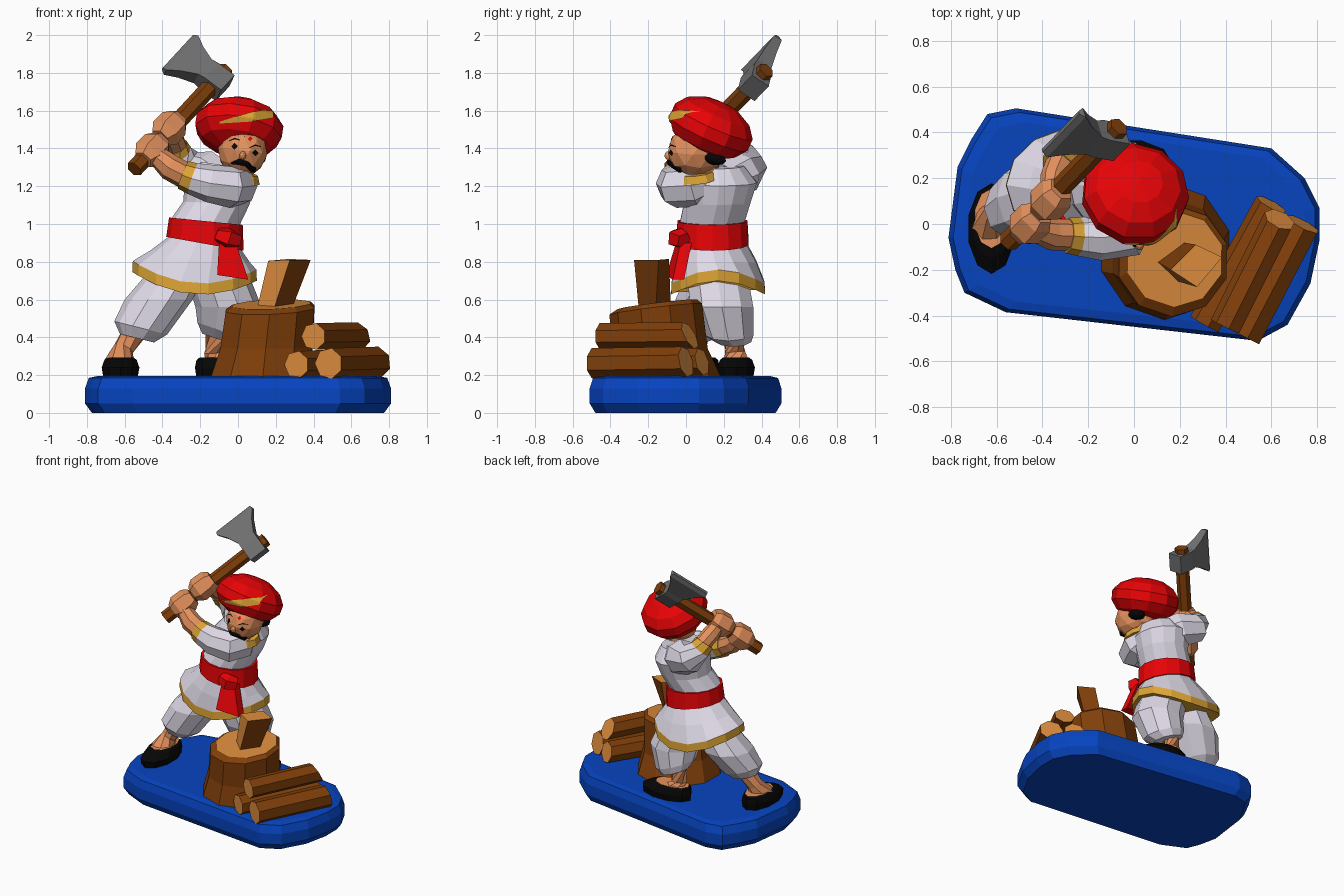
import bpy, bmesh, math
from mathutils import Vector, Matrix, Euler
from mathutils.bvhtree import BVHTree

if "Cube" in bpy.data.objects:
    bpy.data.objects.remove(bpy.data.objects["Cube"])


def material(name, rgb):
    m = bpy.data.materials.new(name)
    m.diffuse_color = (*rgb, 1)
    m.use_nodes = True
    m.node_tree.nodes["Principled BSDF"].inputs["Base Color"].default_value = m.diffuse_color
    return m


BLUE = material("base blue", (.002, .058, .53))
RED = material("red cloth", (.82, .001, .002))
WHITE = material("white cloth", (.76, .72, .82))
SKIN = material("skin", (.78, .285, .11))
BARK = material("bark brown", (.22, .05, .003))
WOOD = material("cut wood", (.72, .265, .047))
GOLD = material("gold trim", (.72, .37, .035))
STEEL = material("steel grey", (.165, .165, .17))
BLACK = material("black", (.002, .002, .002))


def finish(name, bm, mats):
    me = bpy.data.meshes.new(name)
    bm.to_mesh(me)
    bm.free()
    for m in mats:
        me.materials.append(m)
    ob = bpy.data.objects.new(name, me)
    bpy.context.collection.objects.link(ob)
    return ob


def loft(name, rings, bands, start=None, end=None):
    """Skin a list of equal rings; bands gives one material or one per band."""
    if not isinstance(bands, list):
        bands = [bands] * (len(rings) - 1)
    caps = [start or bands[0], end or bands[-1]]
    mats = list(dict.fromkeys(bands + caps))
    bm = bmesh.new()
    vs = [[bm.verts.new(p) for p in r] for r in rings]
    n = len(rings[0])
    for k, m in enumerate(bands):
        for i in range(n):
            j = (i + 1) % n
            f = bm.faces.new((vs[k][i], vs[k][j], vs[k + 1][j], vs[k + 1][i]))
            f.material_index = mats.index(m)
    bm.faces.new(vs[0][::-1]).material_index = mats.index(caps[0])
    bm.faces.new(vs[-1]).material_index = mats.index(caps[1])
    bmesh.ops.recalc_face_normals(bm, faces=bm.faces)
    return finish(name, bm, mats)


def ring(c, rx, ry, n=12, sx=0, sy=0, bow=0, turn=0):
    """Level ellipse, tilted by slopes sx, sy and raised at both x ends by bow."""
    out = []
    for i in range(n):
        a = 2 * math.pi * i / n + turn
        dx, dy = rx * math.cos(a), ry * math.sin(a)
        out.append(Vector((c[0] + dx, c[1] + dy,
                           c[2] + sx * dx + sy * dy + bow * math.cos(a) ** 2)))
    return out


def tube(name, path, radii, bands, n=8, start=None, end=None):
    pts = [Vector(p) for p in path]
    rings = []
    for i, p in enumerate(pts):
        d = pts[min(i + 1, len(pts) - 1)] - pts[max(i - 1, 0)]
        q = d.to_track_quat('Z', 'Y')
        rings.append([p + q @ Vector((radii[i] * math.cos(2 * math.pi * k / n),
                                      radii[i] * math.sin(2 * math.pi * k / n), 0))
                      for k in range(n)])
    return loft(name, rings, bands, start, end)


def blob(name, mat, c, r, rot=(0, 0, 0), segs=None):
    M = (Matrix.Translation(c) @ Euler([math.radians(a) for a in rot]).to_matrix().to_4x4()
         @ Matrix.Diagonal((*r, 1)))
    bm = bmesh.new()
    if segs:
        bmesh.ops.create_uvsphere(bm, u_segments=segs[0], v_segments=segs[1], radius=1, matrix=M)
    else:
        bmesh.ops.create_icosphere(bm, subdivisions=2, radius=1, matrix=M)
    return finish(name, bm, [mat])


def surface_point(target, x, z, lift):
    """Point just in front of a part at the given x and z."""
    me = target.data
    tree = BVHTree.FromPolygons([v.co for v in me.vertices], [p.vertices for p in me.polygons])
    hit = tree.ray_cast(Vector((x, -2, z)), Vector((0, 1, 0)))[0]
    return hit + Vector((.3, -.9, .2)) * lift if hit else None


def along(pts, t):
    s = t * (len(pts) - 1)
    i = min(int(s), len(pts) - 2)
    return Vector(pts[i]).lerp(Vector(pts[i + 1]), s - i)


def decal(name, target, top, bottom, mat, cols=10, rows=3, lift=.006):
    """Thin painted patch between two outlines, laid on the front of a part."""
    bm = bmesh.new()
    grid = []
    for c in range(cols + 1):
        a, b = along(top, c / cols), along(bottom, c / cols)
        col = []
        for r in range(rows + 1):
            p = a.lerp(b, r / rows)
            q = surface_point(target, p.x, p.y, lift)
            col.append(bm.verts.new(q) if q else None)
        grid.append(col)
    for c in range(cols):
        for r in range(rows):
            quad = (grid[c][r], grid[c][r + 1], grid[c + 1][r + 1], grid[c + 1][r])
            if all(quad):
                bm.faces.new(quad)
    return finish(name, bm, [mat])


# Base slab with rounded rim
outline = [(.81, .07), (.745, .2), (.6, .33), (-.515, .505), (-.64, .48), (-.71, .37),
           (-.77, .25), (-.81, -.06), (-.78, -.2), (-.74, -.3), (-.56, -.385),
           (.54, -.51), (.67, -.44), (.77, -.26), (.81, -.07)]
loft("base", [[Vector((x * s, y * t, z)) for x, y in outline] for s, t, z in
              [(.955, .94, 0), (1, 1, .05), (1, 1, .13), (.975, .965, .185), (.92, .88, .195)]], BLUE)

# Chopping stump
loft("stump", [ring((.135, -.115, .18), .295, .305, 10, turn=.3),
               ring((.15, -.14, .34), .255, .255, 10, turn=.3),
               ring((.17, -.16, .55), .247, .245, 10, .04, .12, turn=.3),
               ring((.178, -.152, .575), .215, .21, 10, .04, .12, turn=.3)],
     [BARK, BARK, BARK], end=WOOD)

# Split piece standing on the stump
low = [(.10, -.165), (.19, -.25), (.285, -.16), (.21, -.08)]
high = [(.16, -.20, .805), (.275, -.275, .81), (.385, -.145, .81), (.27, -.09, .815)]
split = loft("split_wood", [[Vector((x, y, .55)) for x, y in low], [Vector(p) for p in high]],
             BARK, end=WOOD)
for f in split.data.polygons:
    if f.normal.y < -.5 and f.normal.x < 0:
        f.material_index = 1

# Stack of logs, far ends sawn at a slant
for name, a, b, r, cut in [("log_left", (.31, -.44, .255), (.60, .085, .27), .074, .2),
                           ("log_right", (.48, -.49, .262), (.735, .0, .27), .083, .2),
                           ("log_top", (.40, -.45, .405), (.635, .02, .41), .072, .5)]:
    log = tube(name, [a, b], [r, r], BARK, 7, WOOD, WOOD)
    axis = (Vector(b) - Vector(a)).normalized()
    for v in log.data.vertices[7:]:
        v.co -= axis * (v.co.z - b[2]) * cut

# Shoes with skin showing in the opening, ankles, baggy trousers
for side, c, rot, slope, legs, ankle in [
        ("right", (-.622, -.02), -90, -.25,
         [((-.535, .06, .395), .09), ((-.515, .07, .45), .14), ((-.42, .115, .60), .18),
          ((-.33, .15, .74), .15)],
         [(-.63, .0, .25), (-.605, .05, .34), (-.54, .07, .44)]),
        ("left", (-.03, .265), 0, -.35,
         [((-.09, .25, .385), .10), ((-.075, .225, .43), .14), ((-.05, .19, .56), .175),
          ((-.10, .17, .70), .17)],
         [(-.10, .265, .25), (-.125, .26, .32), (-.11, .25, .42)])]:
    R = Matrix.Rotation(math.radians(rot), 3, 'Z')
    rings = [[R @ p + Vector((c[0], c[1], 0)) for p in ring((dx, 0, z), rx, ry, 10)]
             for dx, z, rx, ry in [(0, .185, .19, .095), (0, .24, .198, .105),
                                   (-.03, .28, .16, .09), (-.045, .292, .13, .075)]]
    loft(side + "_shoe", rings, BLACK, end=SKIN)
    tube(side + "_ankle", ankle, [.085, .055, .065], SKIN)
    loft(side + "_trouser", [ring(p, r, r, 10, slope if i < 2 else 0)
                             for i, (p, r) in enumerate(legs)], WHITE)

# Tunic: gold hem, flared skirt, red belt, chest and shoulders
loft("tunic", [ring((-.23, .17, .628), .33, .255, 14, -.07, 0, .095),
               ring((-.23, .17, .686), .327, .252, 14, -.07, 0, .095),
               ring((-.20, .155, .80), .262, .222, 14, -.12, 0, .03),
               ring((-.175, .14, .895), .195, .185, 14, -.18),
               ring((-.175, .14, .895), .205, .197, 14, -.18),
               ring((-.17, .14, 1.015), .195, .190, 14, -.1),
               ring((-.17, .14, 1.015), .18, .175, 14, -.1),
               ring((-.115, .165, 1.11), .175, .18, 14, -.05),
               ring((-.095, .175, 1.22), .185, .205, 14, -.1),
               ring((-.07, .165, 1.31), .125, .145, 14, -.15)],
     [GOLD, WHITE, WHITE, RED, RED, RED, WHITE, WHITE, WHITE])

# Sash knot and hanging end
tube("sash_knot", [(-.11, -.035, .945), (-.055, -.045, .925), (-.005, -.01, .91)],
     [.04, .058, .045], RED, 5)
loft("sash_end", [[Vector(p) for p in r] for r in [
    [(-.10, -.05, .91), (-.01, -.03, .90), (-.01, .03, .90), (-.10, .0, .91)],
    [(-.11, -.105, .73), (.055, -.07, .705), (.055, -.01, .705), (-.11, -.04, .73)]]], RED)

# Sleeves with gold cuffs, forearms
tube("left_sleeve", [(-.015, .14, 1.235), (-.01, .04, 1.205), (-.04, -.045, 1.195),
                     (-.15, -.06, 1.215), (-.24, -.055, 1.24), (-.29, -.05, 1.26)],
     [.08, .115, .11, .10, .085, .078], [WHITE] * 4 + [GOLD])
tube("left_forearm", [(-.26, -.05, 1.245), (-.36, -.045, 1.30), (-.45, -.02, 1.38)],
     [.07, .07, .05], SKIN)
tube("right_sleeve", [(-.08, .2, 1.22), (-.17, .285, 1.265), (-.27, .33, 1.30), (-.32, .29, 1.37),
                      (-.335, .26, 1.41)],
     [.11, .125, .10, .08, .07], [WHITE] * 3 + [GOLD])
tube("right_forearm", [(-.32, .28, 1.39), (-.35, .2, 1.46), (-.36, .13, 1.51)],
     [.06, .06, .05], SKIN)

# Axe handle and gripping hands
butt, tip = Vector((-.55, -.08, 1.29)), Vector((-.065, .425, 1.815))
h = (tip - butt).normalized()
tube("axe_handle", [butt, tip], [.046, .046], BARK, 6)
for side, c in [("left", Vector((-.455, .0, 1.39))), ("right", Vector((-.365, .105, 1.505)))]:
    tube(side + "_hand", [c - h * .085, c - h * .04, c + h * .045, c + h * .085],
         [.055, .088, .085, .06], SKIN, 6)

# Axe head
b = Vector((-.18, .05, .16))
b = (b - h * b.dot(h)).normalized()
t = h.cross(b)
eye = Vector((-.115, .365, 1.755))
loft("axe_head", [[eye + b * v + h * u * i + t * w * j for i, j in
                   [(-1, -1), (1, -1), (1, 1), (-1, 1)]] for v, u, w in
                  [(-.06, .065, .055), (.05, .065, .055), (.09, .065, .045),
                   (.17, .105, .034), (.235, .152, .025), (.26, .145, .008)]], STEEL)

# Neck, collar, head
tube("neck", [(-.04, .13, 1.2), (.02, .08, 1.34)], [.08, .075], SKIN)
tube("collar", [(.01, .065, 1.235), (.02, .06, 1.275)], [.11, .09], GOLD, 10)
head = blob("head", SKIN, (.025, .05, 1.385), (.13, .15, .14), (0, 8, 15))
blob("nose", SKIN, (.025, -.09, 1.362), (.018, .025, .024))
blob("hair", BLACK, (.098, .145, 1.35), (.052, .07, .037), (-15, 0, 0))

# Turban with gold forehead band
turban = blob("turban", RED, (.005, .13, 1.51), (.24, .235, .15), (-24, 9, 0), (11, 7))
decal("turban_band", turban, [(-.10, 1.54), (-.02, 1.565), (.07, 1.592), (.13, 1.602), (.185, 1.597)],
      [(-.10, 1.53), (-.02, 1.535), (.06, 1.54), (.13, 1.55), (.185, 1.56)], GOLD, 20, 5, .009)

# Painted face: eyes, brows, forehead mark
for side, x, z in [("right", -.02, 1.41), ("left", .09, 1.375)]:
    decal(side + "_eye", head, [(x - .017, z), (x, z + .019), (x + .017, z)],
          [(x - .017, z), (x, z - .018), (x + .017, z)], BLACK, 4, 2)
    decal(side + "_brow", head, [(x - .03, z + .03), (x, z + .046), (x + .03, z + .035)],
          [(x - .03, z + .026), (x, z + .037), (x + .03, z + .031)], BLACK, 4, 1)
decal("forehead_mark", head, [(.05, 1.45), (.062, 1.462), (.074, 1.45)],
      [(.05, 1.45), (.062, 1.435), (.074, 1.45)], RED, 4, 2)

# Moustache following the face
path = [surface_point(head, x, z, .006) for x, z in
        [(-.085, 1.29), (-.035, 1.32), (.005, 1.328), (.045, 1.316), (.08, 1.285)]]
path = [p for p in path if p]
tube("moustache", path, [.006, .019, .015, .019, .006][:len(path)], BLACK, 6)
